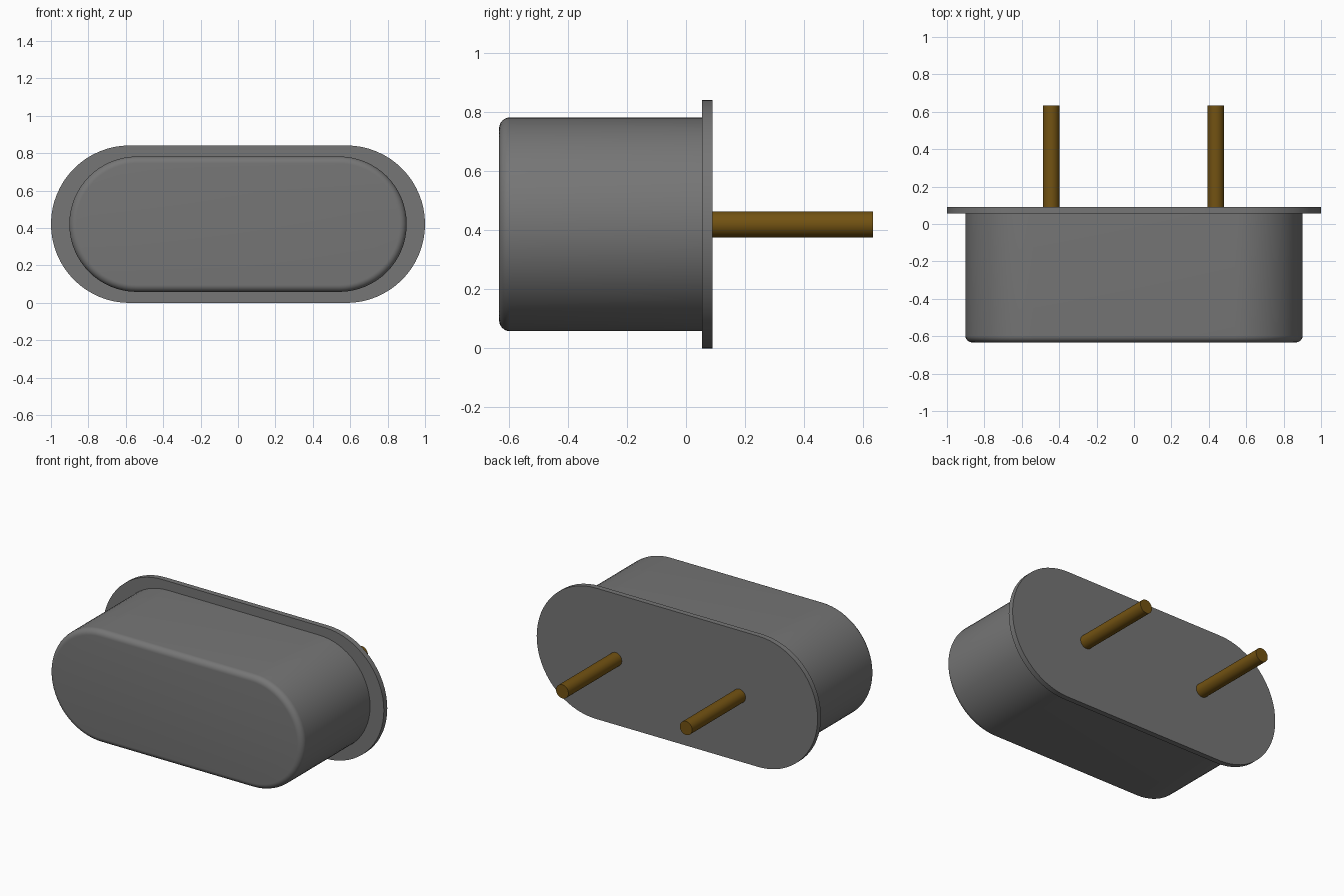
import bpy, bmesh, math
from mathutils import Vector

cube = bpy.data.objects.get("Cube")
if cube:
    bpy.data.objects.remove(cube)

MID_Z = 0.42


def material(name, rgb):
    mat = bpy.data.materials.new(name)
    mat.use_nodes = True
    color = (*rgb, 1)
    mat.diffuse_color = color
    mat.node_tree.nodes["Principled BSDF"].inputs["Base Color"].default_value = color
    return mat


def extruded_slot(name, mat, half_straight, radius, y0, y1, center_x=0, round_front=0, steps=32):
    """Stadium outline (a circle when half_straight is 0) extruded along y."""
    bm = bmesh.new()
    verts = []
    for side in (1, -1):
        for i in range(steps + 1):
            if half_straight == 0 and i == steps:
                continue
            a = side * math.pi / 2 - math.pi * i / steps
            verts.append(bm.verts.new((center_x + side * half_straight + radius * math.cos(a),
                                       y0, MID_Z + radius * math.sin(a))))
    front = bm.faces.new(verts)
    back = bmesh.ops.extrude_face_region(bm, geom=[front], use_keep_orig=True)["geom"]
    bmesh.ops.translate(bm, vec=Vector((0, y1 - y0, 0)),
                        verts=[g for g in back if isinstance(g, bmesh.types.BMVert)])
    bmesh.ops.recalc_face_normals(bm, faces=bm.faces[:])
    # Round the front rim
    if round_front:
        rim = [e for e in bm.edges if all(abs(v.co.y - y0) < 1e-5 for v in e.verts)]
        bmesh.ops.bevel(bm, geom=rim, offset=round_front, offset_type='OFFSET',
                        segments=8, profile=0.5, affect='EDGES')
    mesh = bpy.data.meshes.new(name)
    bm.to_mesh(mesh)
    bm.free()
    mesh.materials.append(mat)
    obj = bpy.data.objects.new(name, mesh)
    bpy.context.collection.objects.link(obj)
    bpy.ops.object.select_all(action='DESELECT')
    obj.select_set(True)
    bpy.context.view_layer.objects.active = obj
    bpy.ops.object.shade_smooth_by_angle(angle=math.radians(30))
    return obj


gray = material("dark gray metal", (0.18, 0.18, 0.18))
brass = material("dark brass", (0.17, 0.085, 0.006))

# Can with a rounded front rim, and the flange behind it
extruded_slot("can_body", gray, 0.54, 0.362, -0.633, 0.06, round_front=0.037)
extruded_slot("base_flange", gray, 0.579, 0.421, 0.055, 0.09)

# Two round lead pins
for name, x in (("left_pin", 0.438), ("right_pin", -0.443)):
    extruded_slot(name, brass, 0, 0.044, 0.085, 0.633, center_x=x, steps=16)
